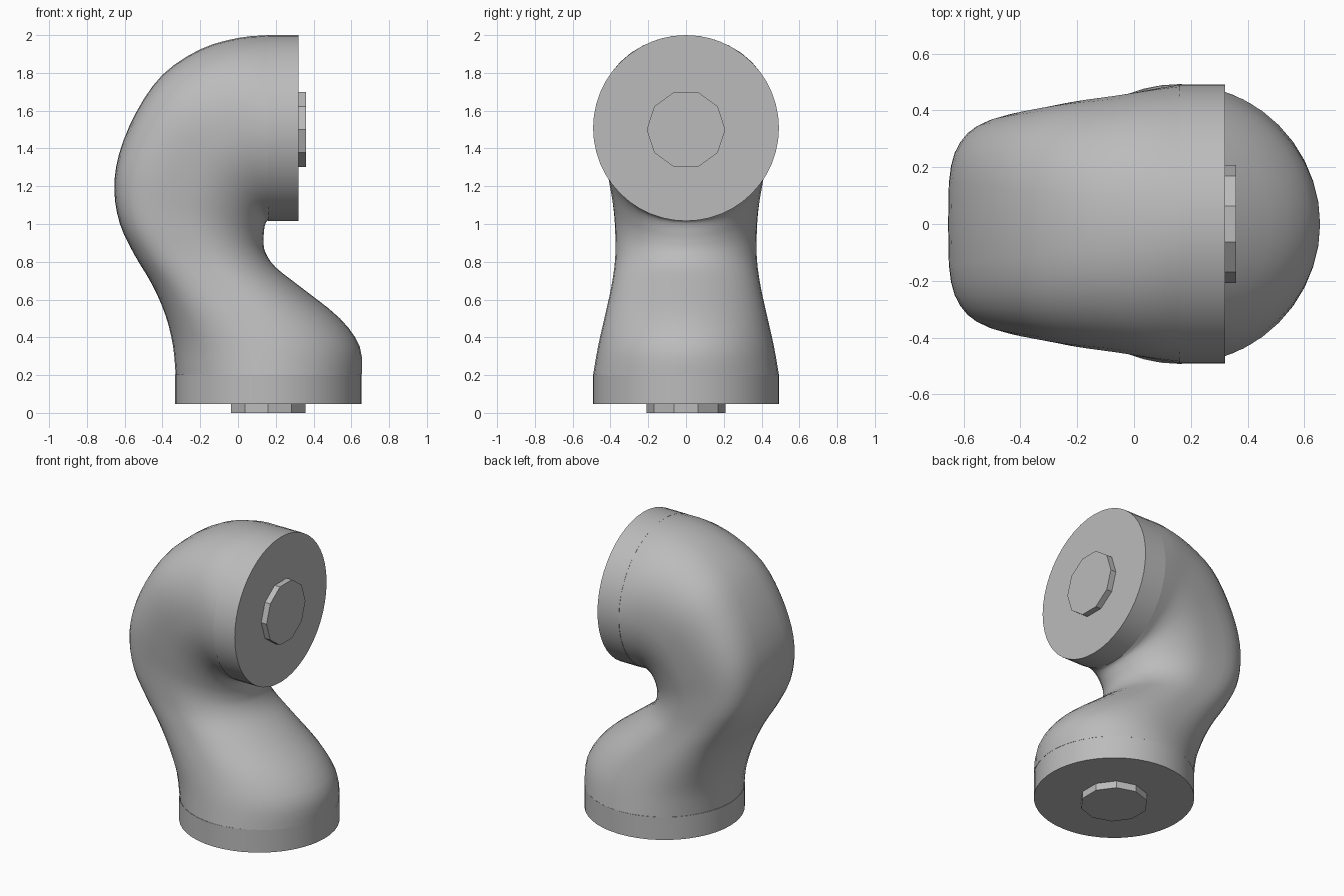
import bpy, bmesh, math
from mathutils import Vector, Matrix

cube = bpy.data.objects.get("Cube")
if cube:
    bpy.data.objects.remove(cube)

grey = bpy.data.materials.new("plain grey")
grey.use_nodes = True
colour = (0.5, 0.5, 0.5, 1)
grey.diffuse_color = colour
grey.node_tree.nodes["Principled BSDF"].inputs["Base Color"].default_value = colour


def finish(name, bm, smooth=True):
    bmesh.ops.recalc_face_normals(bm, faces=bm.faces)
    mesh = bpy.data.meshes.new(name)
    bm.to_mesh(mesh)
    bm.free()
    mesh.materials.append(grey)
    obj = bpy.data.objects.new(name, mesh)
    bpy.context.collection.objects.link(obj)
    if smooth:
        bpy.ops.object.select_all(action="DESELECT")
        obj.select_set(True)
        bpy.context.view_layer.objects.active = obj
        bpy.ops.object.shade_smooth_by_angle(angle=math.radians(35))
    return obj


def disc(name, centre, radius, depth, sides, axis):
    bm = bmesh.new()
    turn = Matrix.Rotation(math.pi / 2, 4, "Y") if axis == "X" else Matrix()
    bmesh.ops.create_cone(bm, cap_ends=True, segments=sides, radius1=radius,
                          radius2=radius, depth=depth,
                          matrix=Matrix.Translation(centre) @ turn)
    return finish(name, bm, sides > 12)


# Cross-sections of the bent arm: outer x, z, inner x, z, half width, squareness
sections = [
    (-.33, .20, .655, .20, .492, 2.0),
    (-.345, .36, .645, .35, .465, 2.2),
    (-.385, .52, .54, .50, .43, 2.6),
    (-.455, .68, .34, .66, .395, 3.0),
    (-.55, .84, .20, .77, .376, 3.4),
    (-.625, 1.0, .145, .85, .374, 3.8),
    (-.655, 1.18, .135, .91, .38, 3.8),
    (-.63, 1.37, .137, .95, .395, 3.6),
    (-.54, 1.59, .14, .98, .415, 3.2),
    (-.40, 1.79, .145, 1.0, .437, 2.8),
    (-.20, 1.925, .15, 1.01, .457, 2.4),
    (0, 1.985, .155, 1.015, .477, 2.2),
    (.16, 2.0, .16, 1.02, .49, 2.0),
]


def spline(a, b, c, d, t):
    return [0.5 * (2 * q + (r - p) * t + (2 * p - 5 * q + 4 * r - s) * t * t
                   + (3 * q - p - 3 * r + s) * t ** 3)
            for p, q, r, s in zip(a, b, c, d)]


def arm_body(steps=3, sides=40):
    last = len(sections) - 1
    rows = []
    for i in range(last):
        near = [sections[min(max(i + k, 0), last)] for k in (-1, 0, 1, 2)]
        rows += [spline(*near, s / steps) for s in range(steps)]
    rows.append(sections[-1])
    bm = bmesh.new()
    rings = []
    for ox, oz, ix, iz, width, square in rows:
        outer, inner = Vector((ox, 0, oz)), Vector((ix, 0, iz))
        centre, reach = (outer + inner) / 2, (outer - inner) / 2
        ring = []
        for k in range(sides):
            angle = math.tau * k / sides
            c, s = math.cos(angle), math.sin(angle)
            # the outside of the bend is boxy, the inside is round
            power = 2 / (square if c > 0 else 2)
            u = math.copysign(abs(c) ** power, c)
            v = math.copysign(abs(s) ** power, s)
            ring.append(bm.verts.new(centre + reach * u + Vector((0, width * v, 0))))
        rings.append(ring)
    for a, b in zip(rings, rings[1:]):
        for k in range(sides):
            n = (k + 1) % sides
            bm.faces.new((a[k], a[n], b[n], b[k]))
    bm.faces.new(rings[0])
    bm.faces.new(rings[-1])
    return finish("arm_body", bm)


arm_body()

# Round flanges at both ends, each with a small faceted boss
disc("base_flange", (.16, 0, .125), .493, .155, 48, "Z")
disc("base_boss", (.16, 0, .03), .208, .06, 10, "Z")
disc("upper_flange", (.24, 0, 1.508), .492, .16, 48, "X")
disc("upper_boss", (.335, 0, 1.5), .208, .05, 10, "X")
